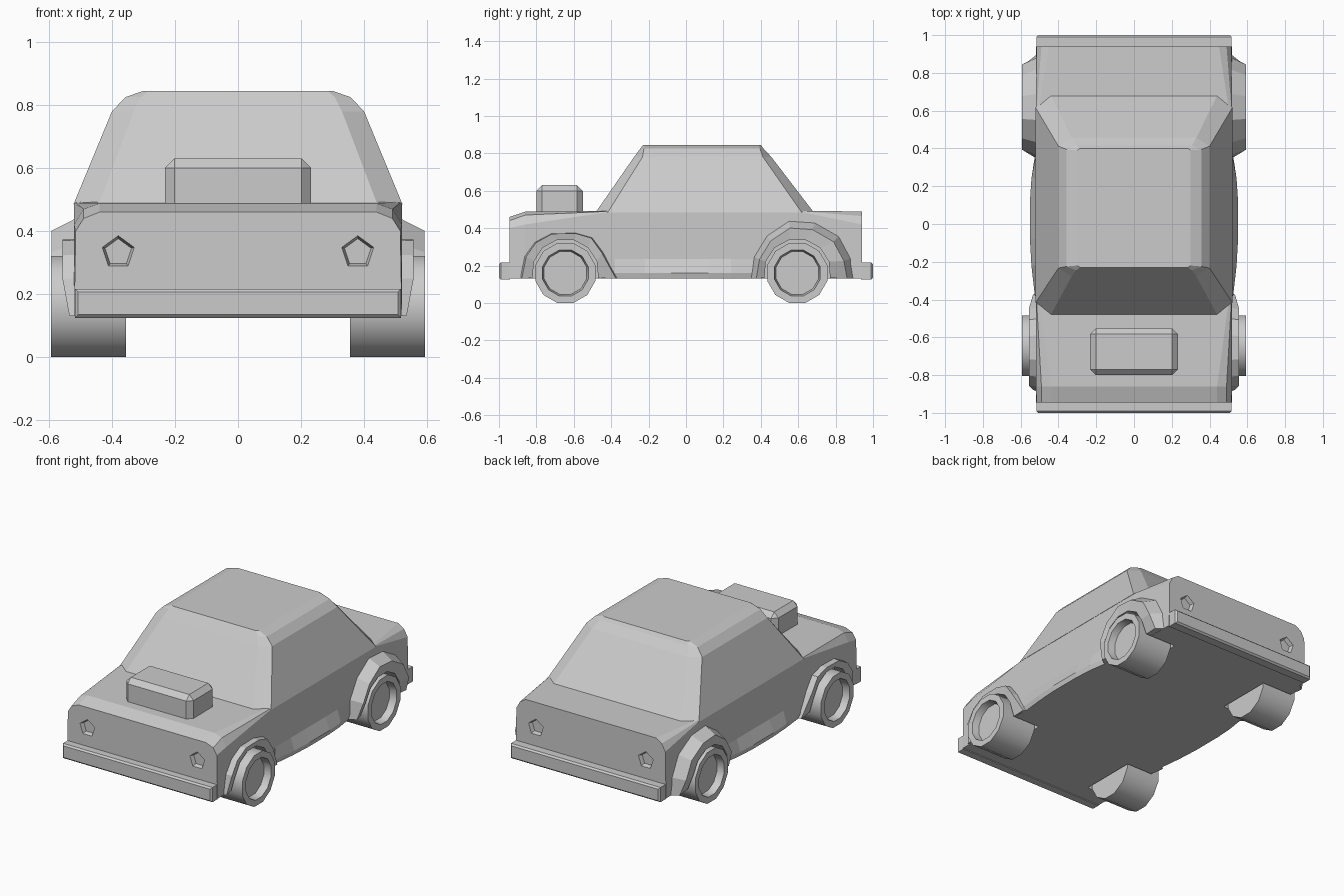
import bpy, bmesh, math

if "Cube" in bpy.data.objects:
    bpy.data.objects.remove(bpy.data.objects["Cube"])

grey = bpy.data.materials.new("light_grey")
grey.diffuse_color = (0.6, 0.6, 0.6, 1)
grey.use_nodes = True
grey.node_tree.nodes["Principled BSDF"].inputs["Base Color"].default_value = grey.diffuse_color


def finish(name, bm):
    bmesh.ops.recalc_face_normals(bm, faces=bm.faces)
    me = bpy.data.meshes.new(name)
    bm.to_mesh(me)
    bm.free()
    me.materials.append(grey)
    ob = bpy.data.objects.new(name, me)
    bpy.context.collection.objects.link(ob)
    return ob


def loft(name, rings, cap=True, loop=False):
    """Bridge closed rings of equal length; loop joins the last to the first."""
    bm = bmesh.new()
    vs = [[bm.verts.new(p) for p in r] for r in rings]
    n = len(vs[0])
    pairs = list(zip(vs, vs[1:])) + ([(vs[-1], vs[0])] if loop else [])
    for a, b in pairs:
        for i in range(n):
            j = (i + 1) % n
            bm.faces.new((a[i], a[j], b[j], b[i]))
    if cap and not loop:
        bm.faces.new(vs[0])
        bm.faces.new(vs[-1])
    return finish(name, bm)


def box(name, x0, x1, y0, y1, z0, z1, bevel, rule):
    bm = bmesh.new()
    bmesh.ops.create_cube(bm, size=1)
    for v in bm.verts:
        v.co = ((x0, x1)[v.co.x > 0], (y0, y1)[v.co.y > 0], (z0, z1)[v.co.z > 0])
    edges = [e for e in bm.edges if rule(e)]
    bmesh.ops.bevel(bm, geom=edges, offset=bevel, segments=1, affect='EDGES')
    return finish(name, bm)


def cut(target, cutter):
    cutter.hide_render = True
    mod = target.modifiers.new("cut", 'BOOLEAN')
    mod.operation = 'DIFFERENCE'
    mod.solver = 'EXACT'
    mod.object = cutter
    bpy.context.view_layer.objects.active = target
    bpy.ops.object.modifier_apply(modifier=mod.name)
    bpy.data.objects.remove(cutter)


def circle_x(x, cy, cz, r, n, offset):
    return [(x, cy + r * math.cos(offset + 2 * math.pi * i / n),
             cz + r * math.sin(offset + 2 * math.pi * i / n)) for i in range(n)]


def pentagon(x, y, z, r):
    return [(x + r * math.sin(2 * math.pi * i / 5), y,
             z + r * math.cos(2 * math.pi * i / 5)) for i in range(5)]


# lower body: cross-sections from nose to tail
sections = [
    (-0.945, [(.52, .13), (.515, .40), (.49, .44), (.44, .46)]),
    (-0.86, [(.52, .13), (.52, .42), (.49, .47), (.44, .488)]),
    (-0.42, [(.52, .13), (.52, .486), (.515, .49), (.50, .492)]),
    (0.62, [(.52, .13), (.52, .486), (.515, .49), (.50, .492)]),
    (0.94, [(.52, .13), (.515, .42), (.49, .465), (.45, .49)]),
]
body = loft("car_body", [[(x, y, z) for x, z in half] +
                         [(-x, y, z) for x, z in reversed(half)]
                         for y, half in sections])

# recessed lamps at both ends
for s in (-1, 1):
    for y, d in ((-0.945, 1), (0.94, -1)):
        cut(body, loft("lamp_cutter", [pentagon(s * .38, y - d * .01, .332, .057),
                                       pentagon(s * .38, y + d * .025, .332, .044)]))

# wheel wells
WHEELS = ((-0.645, "front"), (0.595, "rear"))
for s in (-1, 1):
    for cy, _ in WHEELS:
        cut(body, loft("well_cutter", [circle_x(s * x, cy, .165, .185, 16, math.pi / 16)
                                       for x in (.34, .7)]))

# cabin: chamfered rectangles stacked in z (z, half width, front, back, chamfer x, y)
levels = [(.485, .522, -.483, .683, .08, .065), (.78, .40, -.278, .457, .07, .045),
          (.825, .357, -.245, .415, .05, .02), (.845, .30, -.23, .40, .015, .01)]
rings = []
for z, w, y0, y1, cx, cy in levels:
    rings.append([(-w + cx, y0, z), (w - cx, y0, z), (w, y0 + cy, z), (w, y1 - cy, z),
                  (w - cx, y1, z), (-w + cx, y1, z), (-w, y1 - cy, z), (-w, y0 + cy, z)])
loft("cabin", rings)

# engine scoop on the bonnet
box("bonnet_scoop", -.232, .232, -.80, -.552, .47, .63, .03,
    lambda e: any(v.co.z > .6 for v in e.verts))

# bumpers
for name, y0, y1 in (("front_bumper", -1, -.94), ("rear_bumper", .935, 1)):
    box(name, -.517, .517, y0, y1, .125, .217, .01,
        lambda e: all(abs(v.co.y) > .99 for v in e.verts))

# flared wheel arches: outer edge on the body, lip outline, then inner edge
ARCHES = {
    "front": ([(-.89, .13), (-.865, .25), (-.81, .325), (-.72, .372),
               (-.59, .375), (-.50, .35), (-.44, .27), (-.36, .13)], .557, .535, .95),
    "rear": ([(.34, .13), (.36, .25), (.43, .365), (.55, .445),
              (.69, .435), (.82, .36), (.885, .24), (.905, .13)], .592, .56, .86),
}
for s in (-1, 1):
    for cy, name in WHEELS:
        outline, lip, end, k = ARCHES[name]
        rings = []
        for i, (y, z) in enumerate(outline):
            a = math.radians(190 - 200 * i / 7)
            iy, iz = cy + .178 * math.cos(a), .165 + .178 * math.sin(a)
            x = end if i in (0, 7) else lip
            rings.append([(s * .505, y, z),
                          (s * x, cy + (y - cy) * k, .13 + (z - .13) * (k if name == "rear" else .99)),
                          (s * (x - .008), iy, iz), (s * .48, iy, iz)])
        loft(name + "_wheel_arch", rings)

# side sills bulging outwards
for s in (-1, 1):
    plan = [(-.38, .525), (-.22, .543), (-.08, .551), (.12, .551), (.24, .543), (.36, .525)]
    loft("side_sill", [[(s * .50, y, .13), (s * (x - .008), y, .13),
                        (s * x, y, .16), (s * .52, y, .235), (s * .50, y, .235)]
                       for y, x in plan])

# wheels with recessed hubs
for s in (-1, 1):
    for cy, name in WHEELS:
        prof = [(.355, .166), (.594, .166), (.594, .127), (.55, .118)]
        wheel = loft(name + "_wheel", [circle_x(s * x, cy, .1605, r, 12, math.pi / 12)
                                       for x, r in prof])
        bpy.ops.object.select_all(action='DESELECT')
        wheel.select_set(True)
        bpy.context.view_layer.objects.active = wheel
        bpy.ops.object.shade_smooth_by_angle(angle=math.radians(40))
